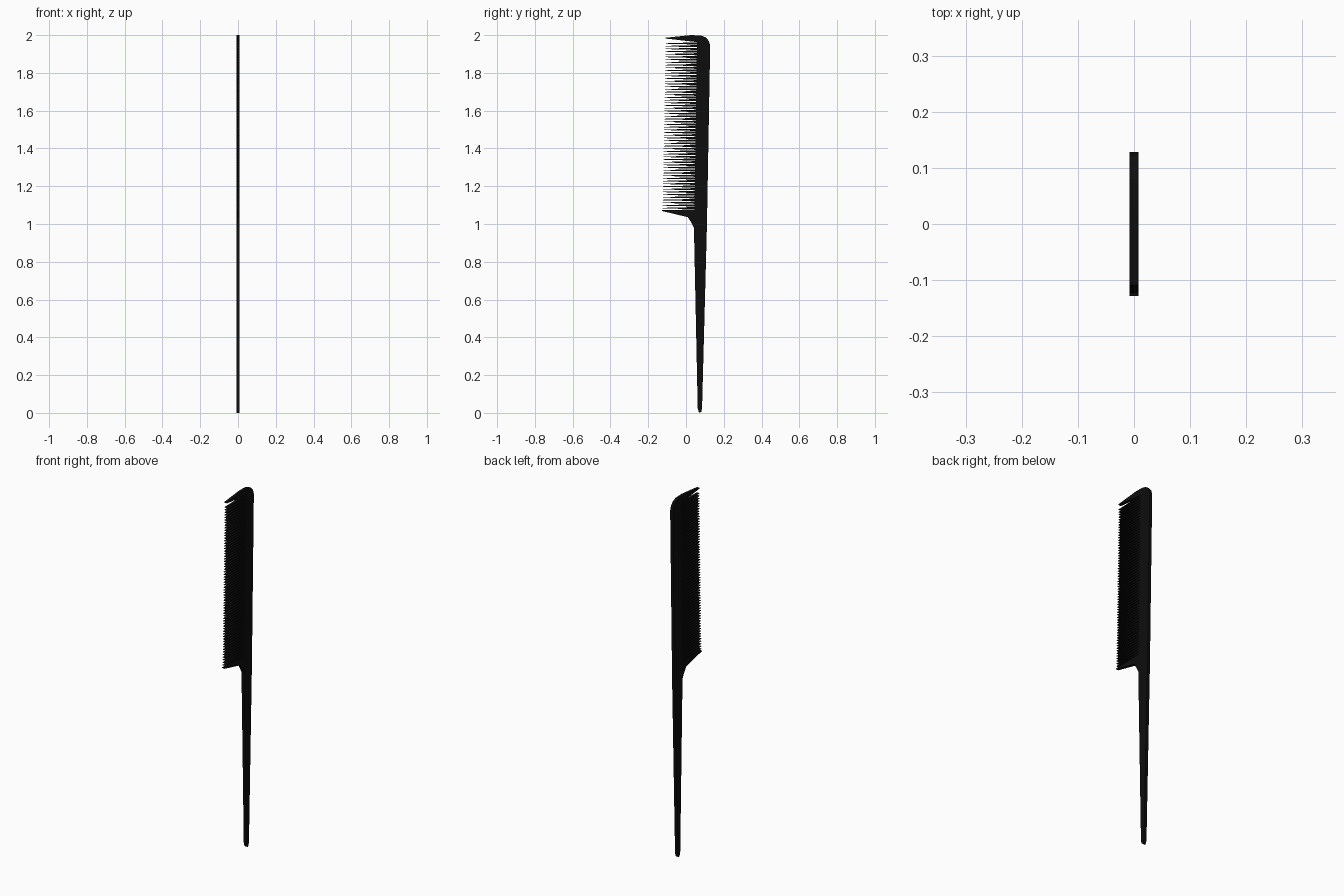
import bpy, bmesh

if "Cube" in bpy.data.objects:
    bpy.data.objects.remove(bpy.data.objects["Cube"])

HALF = 0.008   # half thickness of the flat comb

black = bpy.data.materials.new("black_plastic")
black.diffuse_color = (0.004, 0.004, 0.004, 1)
black.use_nodes = True
black.node_tree.nodes["Principled BSDF"].inputs["Base Color"].default_value = black.diffuse_color


def add_plate(bm, outline):
    """Extrude a (y, z) outline across the comb thickness."""
    face = bm.faces.new([bm.verts.new((-HALF, y, z)) for y, z in outline])
    new = bmesh.ops.extrude_face_region(bm, geom=[face])["geom"]
    verts = [g for g in new if isinstance(g, bmesh.types.BMVert)]
    bmesh.ops.translate(bm, verts=verts, vec=(2 * HALF, 0, 0))


def make_object(name, outlines):
    bm = bmesh.new()
    for outline in outlines:
        add_plate(bm, outline)
    bmesh.ops.recalc_face_normals(bm, faces=bm.faces)
    mesh = bpy.data.meshes.new(name)
    bm.to_mesh(mesh)
    bm.free()
    mesh.materials.append(black)
    obj = bpy.data.objects.new(name, mesh)
    bpy.context.collection.objects.link(obj)


# Spine, end guards and tapered tail handle
body = [(0.074, 0.0), (0.081, 0.006), (0.085, 0.025), (0.111, 1.0),
        (0.128, 1.945), (0.120, 1.97), (0.104, 1.988), (0.080, 1.998),
        (0.025, 2.0), (-0.109, 1.986), (-0.109, 1.982), (0.058, 1.963),
        (0.045, 1.077), (-0.128, 1.073), (-0.128, 1.069), (0.010, 1.036),
        (0.028, 1.008), (0.042, 0.98), (0.062, 0.025), (0.067, 0.006)]
make_object("comb_body", [body])

# Row of fine tapered teeth
COUNT = 62
Z0, Z1 = 1.077, 1.963
pitch = (Z1 - Z0) / COUNT
teeth = []
for i in range(COUNT):
    t = (i + 0.5) / COUNT
    z = Z0 + t * (Z1 - Z0)
    root = 0.047 + 0.013 * t
    tip = -0.124 + 0.017 * t
    w, n = pitch * 0.40, pitch * 0.09
    teeth.append([(root, z - w), (root, z + w), (tip, z + n), (tip, z - n)])
make_object("comb_teeth", teeth)
